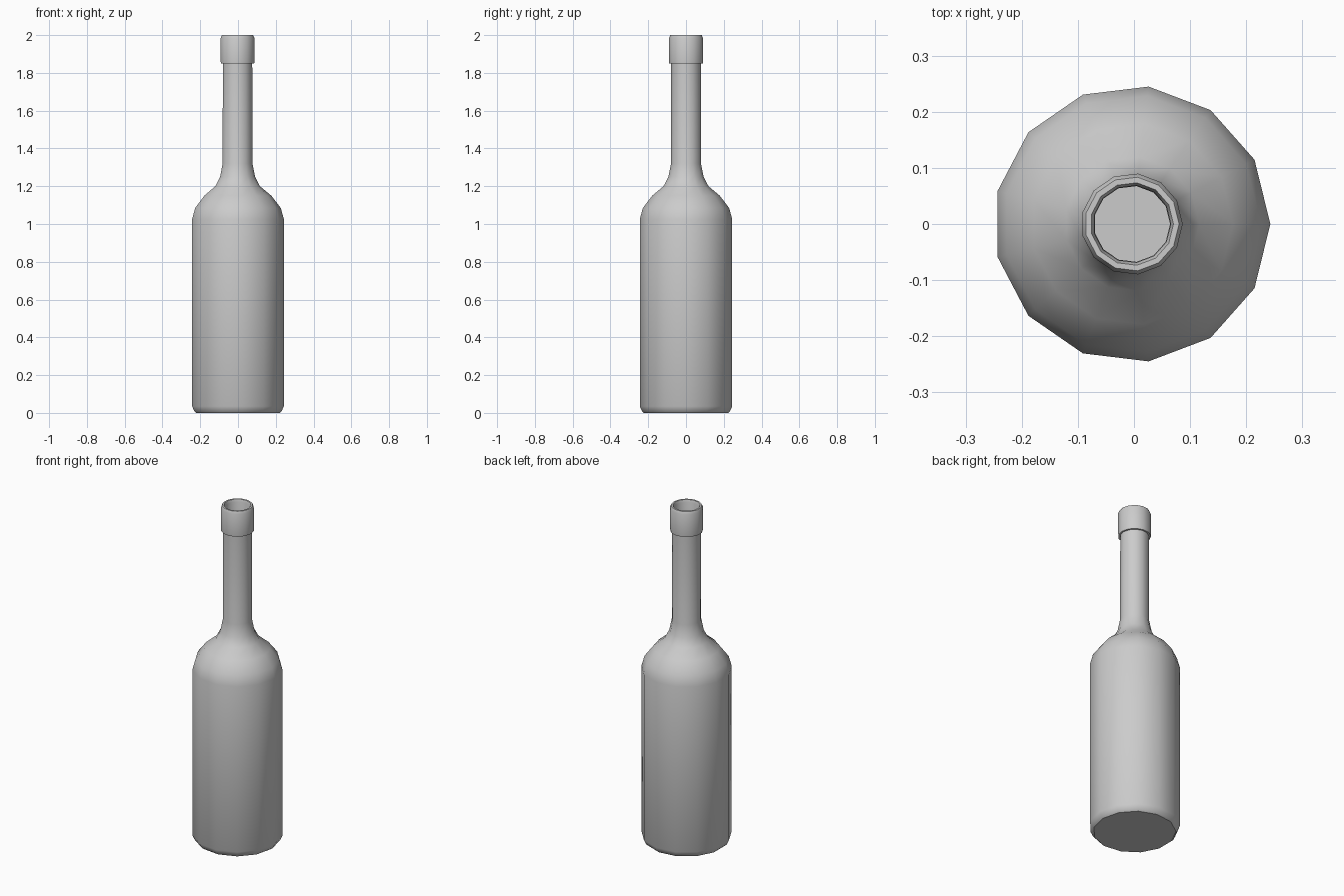
import bpy, bmesh, math

if "Cube" in bpy.data.objects:
    bpy.data.objects.remove(bpy.data.objects["Cube"])

SIDES = 13
CX = -0.0036  # odd side count: shift so the bounds are centred

# (radius, height) from base centre up the outside, then down the inside
outer = [(0.225, 0.0), (0.234, 0.008), (0.2466, 0.035), (0.2466, 1.025),
         (0.230, 1.085), (0.180, 1.15), (0.120, 1.20), (0.094, 1.25),
         (0.080, 1.32), (0.079, 1.85),
         (0.0895, 1.85), (0.0905, 1.86), (0.0905, 1.985), (0.084, 2.0)]
inner = [(0.074, 2.0), (0.069, 1.985), (0.068, 1.32), (0.082, 1.245),
         (0.110, 1.19), (0.170, 1.14), (0.219, 1.08), (0.236, 1.02),
         (0.236, 0.04), (0.222, 0.015)]

# Bottle: one closed revolved wall
bm = bmesh.new()
rings = []
for r, z in outer + inner:
    rings.append([bm.verts.new((CX + r * math.cos(2 * math.pi * i / SIDES),
                                r * math.sin(2 * math.pi * i / SIDES), z))
                  for i in range(SIDES)])
for a, b in zip(rings, rings[1:]):
    for i in range(SIDES):
        j = (i + 1) % SIDES
        bm.faces.new((a[i], a[j], b[j], b[i]))
# Base underside and inside floor
bm.faces.new(rings[0][::-1])
bm.faces.new(rings[-1])
bmesh.ops.recalc_face_normals(bm, faces=bm.faces)

mesh = bpy.data.meshes.new("bottle")
bm.to_mesh(mesh)
bm.free()
bottle = bpy.data.objects.new("bottle", mesh)
bpy.context.collection.objects.link(bottle)
bpy.context.view_layer.objects.active = bottle
bottle.select_set(True)
bpy.ops.object.shade_smooth_by_angle(angle=math.radians(40))
